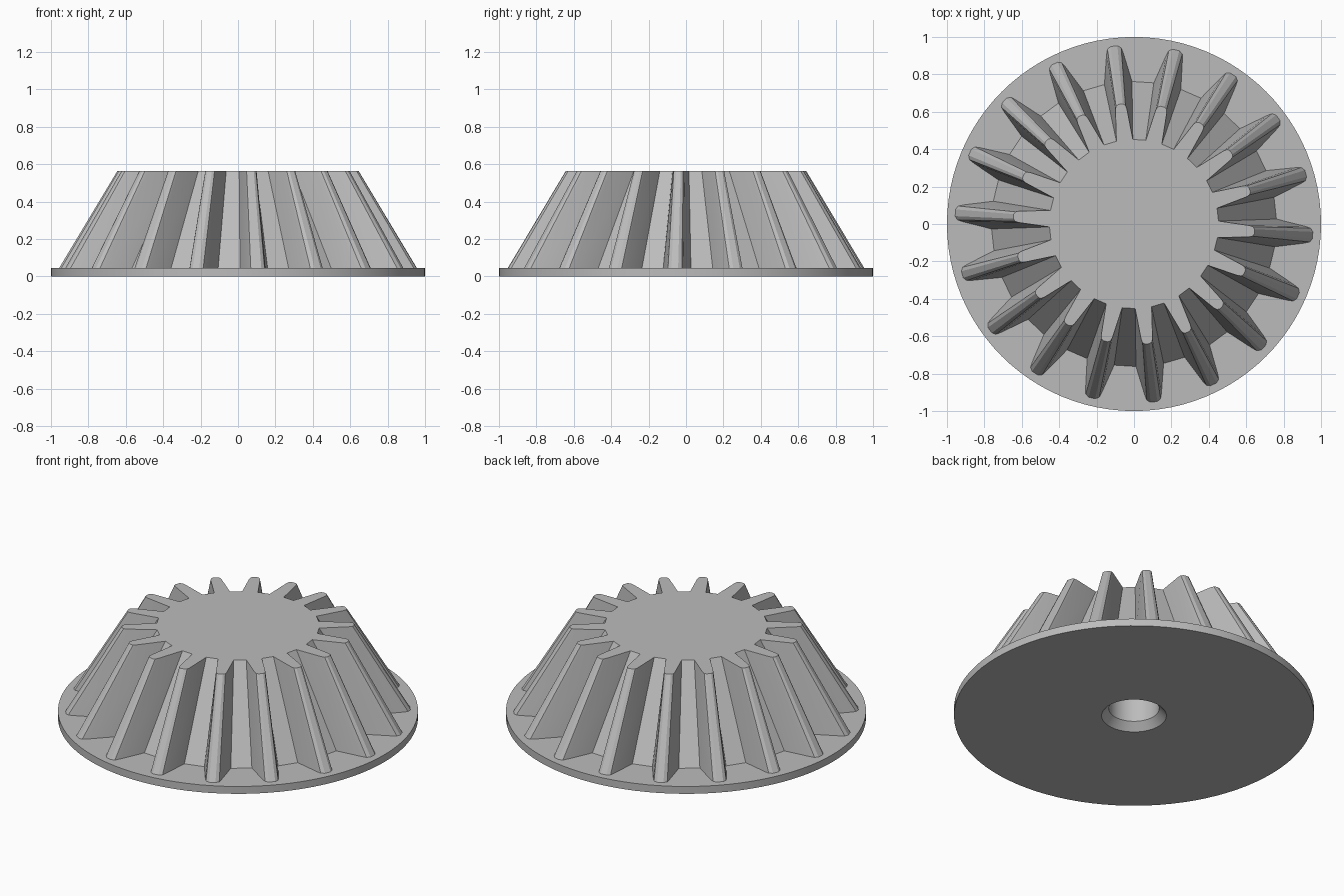
import bpy, bmesh, math

if "Cube" in bpy.data.objects:
    bpy.data.objects.remove(bpy.data.objects["Cube"])

TEETH = 18
PHASE = math.radians(-3.6)
BASE_Z, TOP_Z = 0.045, 0.565

grey = bpy.data.materials.new("light_grey")
grey.diffuse_color = (0.5, 0.5, 0.5, 1)
grey.use_nodes = True
grey.node_tree.nodes["Principled BSDF"].inputs["Base Color"].default_value = grey.diffuse_color


def finish(name, bm, angle):
    mesh = bpy.data.meshes.new(name)
    bm.to_mesh(mesh)
    bm.free()
    obj = bpy.data.objects.new(name, mesh)
    bpy.context.collection.objects.link(obj)
    mesh.materials.append(grey)
    bpy.ops.object.select_all(action='DESELECT')
    obj.select_set(True)
    bpy.context.view_layer.objects.active = obj
    bpy.ops.object.shade_smooth_by_angle(angle=math.radians(angle))
    return obj


def lathe(name, profile, steps=96):
    # Revolve (radius, height) points; a zero radius closes with a fan
    bm = bmesh.new()
    rings = []
    for r, z in profile:
        if r == 0:
            rings.append([bm.verts.new((0, 0, z))] * steps)
        else:
            rings.append([bm.verts.new((r * math.cos(a), r * math.sin(a), z))
                          for a in (2 * math.pi * i / steps for i in range(steps))])
    for low, high in zip(rings, rings[1:]):
        for i in range(steps):
            j = (i + 1) % steps
            corners = [low[i], low[j], high[j], high[i]]
            bm.faces.new(list(dict.fromkeys(corners)))
    return finish(name, bm, 30)


def gear_ring(bm, z, root, tip, width):
    # Outline of all teeth at one height, counter-clockwise
    half = math.radians(5.6)
    side = [(root * math.cos(half), root * math.sin(half)),
            (tip - 0.042 * width, 0.045 * width),
            (tip - 0.013 * width, 0.037 * width),
            (tip, 0.018 * width)]
    tooth = [(u, -v) for u, v in side] + side[::-1]
    verts = []
    for k in range(TEETH):
        a = PHASE + 2 * math.pi * k / TEETH
        c, s = math.cos(a), math.sin(a)
        verts += [bm.verts.new((u * c - v * s, u * s + v * c, z)) for u, v in tooth]
    return verts


# Flange with a countersunk blind bore underneath
lathe("flange_and_bore", [(0, 0.42), (0.14, 0.42), (0.14, 0.045), (0.18, 0),
                          (1, 0), (1, BASE_Z), (0.72, BASE_Z)])

# Tapered toothed body
bm = bmesh.new()
low = gear_ring(bm, BASE_Z, 0.762, 0.957, 1.0)
high = gear_ring(bm, TOP_Z, 0.452, 0.645, 0.68)
for i in range(len(low)):
    j = (i + 1) % len(low)
    bm.faces.new((low[i], low[j], high[j], high[i]))
bm.faces.new(high)
finish("toothed_body", bm, 20)
